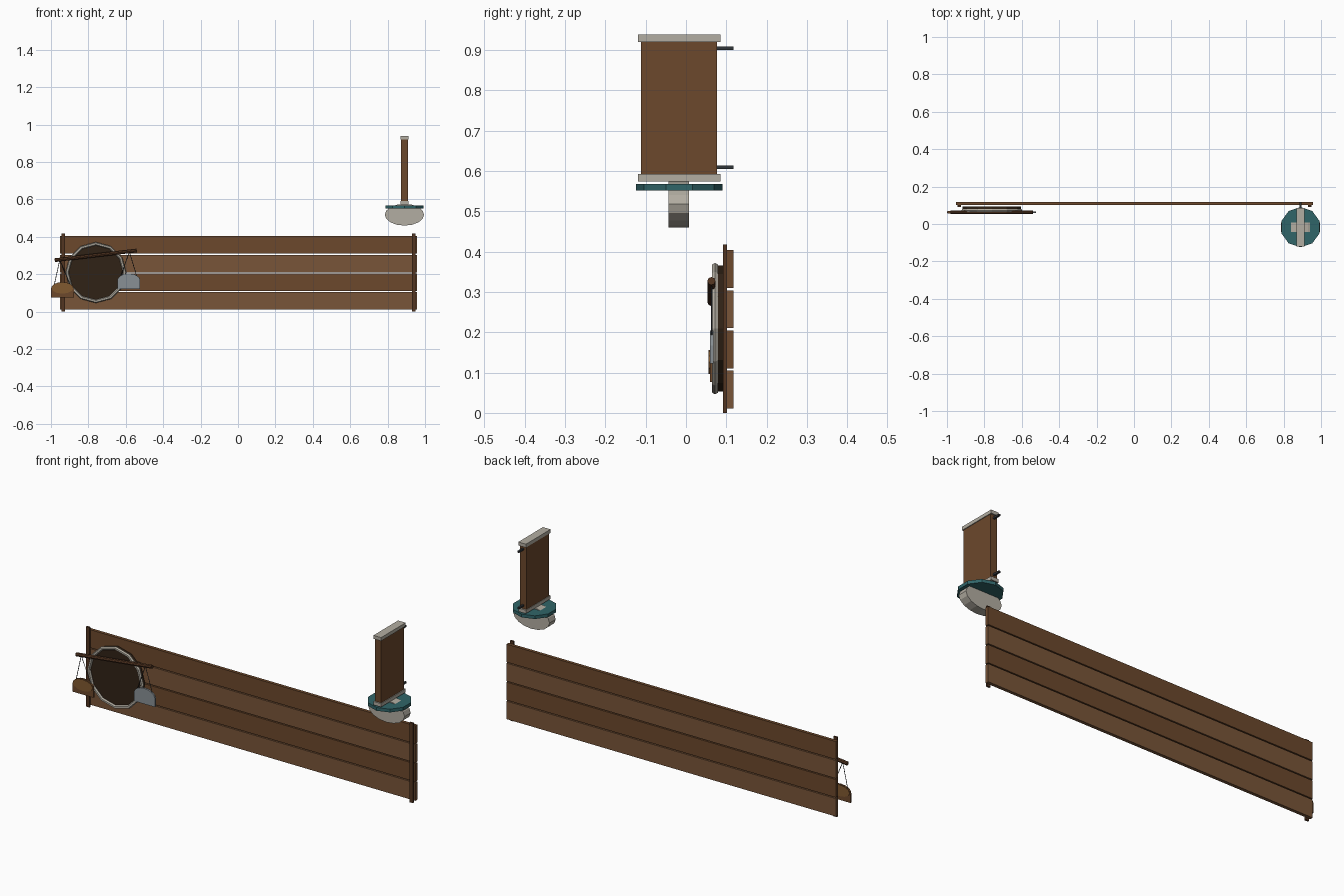
import bpy, bmesh, math
from mathutils import Vector

if "Cube" in bpy.data.objects:
    bpy.data.objects.remove(bpy.data.objects["Cube"])


def material(name, rgb):
    m = bpy.data.materials.new(name)
    m.diffuse_color = (*rgb, 1)
    m.use_nodes = True
    m.node_tree.nodes["Principled BSDF"].inputs["Base Color"].default_value = m.diffuse_color
    return m


WOOD_A = material("wood_light", (0.19, 0.09, 0.04))
WOOD_B = material("wood_mid", (0.15, 0.065, 0.025))
DARK = material("wood_dark", (0.085, 0.035, 0.015))
BACKING = material("backing", (0.03, 0.016, 0.008))
STONE = material("pale_metal", (0.45, 0.42, 0.36))
TEAL = material("teal", (0.03, 0.13, 0.14))
IRON = material("iron", (0.03, 0.035, 0.04))
STEEL = material("steel", (0.25, 0.28, 0.3))
BREAD = material("bread", (0.22, 0.1, 0.03))


def finish(name, bm, mat):
    bmesh.ops.recalc_face_normals(bm, faces=bm.faces)
    me = bpy.data.meshes.new(name)
    bm.to_mesh(me)
    bm.free()
    me.materials.append(mat)
    ob = bpy.data.objects.new(name, me)
    bpy.context.collection.objects.link(ob)
    return ob


def box(name, x, y, z, mat):
    bm = bmesh.new()
    bmesh.ops.create_cube(bm, size=1)
    for v in bm.verts:
        v.co = [(a[0] + a[1]) / 2 + c * (a[1] - a[0]) for a, c in zip((x, y, z), v.co)]
    return finish(name, bm, mat)


def prism(name, outline, y0, y1, mat):
    """Extrude an (x, z) outline along y."""
    bm = bmesh.new()
    f = bm.faces.new([bm.verts.new((x, y0, z)) for x, z in outline])
    ext = bmesh.ops.extrude_face_region(bm, geom=[f])["geom"]
    bmesh.ops.translate(bm, vec=(0, y1 - y0, 0),
                        verts=[g for g in ext if isinstance(g, bmesh.types.BMVert)])
    return finish(name, bm, mat)


def ellipse(cx, cz, rx, rz, n, start=0.0, sweep=math.tau, closed=True):
    d = n if closed else n - 1
    return [(cx + rx * math.cos(start + sweep * i / d),
             cz + rz * math.sin(start + sweep * i / d)) for i in range(n)]


def rod(name, a, b, r, n, mat):
    a, b = Vector(a), Vector(b)
    bm = bmesh.new()
    bmesh.ops.create_cone(bm, cap_ends=True, segments=n, radius1=r, radius2=r,
                          depth=(b - a).length)
    ob = finish(name, bm, mat)
    ob.location = (a + b) / 2
    ob.rotation_euler = (b - a).to_track_quat('Z', 'Y').to_euler()
    return ob


# Long plank board with end battens
for i, mat in enumerate((WOOD_A, WOOD_B, WOOD_A, WOOD_B)):
    box(f"plank_{i}", (-0.952, 0.957), (0.101, 0.118), (0.011 + 0.0995 * i, 0.105 + 0.0995 * i), mat)
for side in (-1, 1):
    x = 0.002 + side * 0.937
    box(f"batten_{side}", (x - 0.01, x + 0.01), (0.092, 0.102), (0.0, 0.418), DARK)

# Round medallion with rim
CX, CZ = -0.76, 0.209
prism("medallion_disc", ellipse(CX, CZ, 0.156, 0.156, 12), 0.077, 0.094, BACKING)
bm = bmesh.new()
N, M = 12, 6
rings = []
for i in range(N):
    a = math.tau * i / N
    rings.append([bm.verts.new((CX + r * math.cos(a), y, CZ + r * math.sin(a)))
                  for r, y in ellipse(0.154, 0.072, 0.009, 0.009, M)])
for i in range(N):
    for j in range(M):
        p, q = rings[i], rings[(i + 1) % N]
        bm.faces.new((p[j], q[j], q[(j + 1) % M], p[(j + 1) % M]))
finish("medallion_rim", bm, STONE)

# Tilted balance beam
rod("balance_beam", (-0.98, 0.063, 0.275), (-0.541, 0.063, 0.327), 0.01, 8, DARK)


# Hanging loads: arched slabs on two cords each
def hanging(side, x, z, hook, mat):
    arch = ellipse(x, z + 0.045, 0.061, 0.037, 9, 0, math.pi, False)
    prism(f"{side}_load", [(x - 0.061, z), (x + 0.061, z)] + arch, 0.059, 0.068, mat)
    for s in (-1, 1):
        rod(f"{side}_cord_{s}", hook, (x + s * 0.045, 0.064, z + 0.06), 0.0018, 4, IRON)


hanging("left", -0.939, 0.076, (-0.953, 0.064, 0.275), WOOD_B)
hanging("right", -0.584, 0.122, (-0.581, 0.064, 0.32), STEEL)
prism("left_loaf", ellipse(-0.939, 0.126, 0.058, 0.03, 12), 0.056, 0.07, BREAD)

# Projecting blade sign with caps and wall brackets
box("blade_panel", (0.871, 0.908), (-0.112, 0.077), (0.59, 0.92), WOOD_B)
for name, z in (("top_cap", 0.92), ("bottom_cap", 0.574)):
    box(name, (0.868, 0.912), (-0.119, 0.085), (z, z + 0.018), STONE)
for name, z in (("upper_bracket", 0.904), ("lower_bracket", 0.609)):
    box(name, (0.885, 0.895), (0.076, 0.118), (z - 0.0045, z + 0.0045), IRON)

# Teal tray and flattened bowl beneath the blade sign
rod("teal_tray", (0.89, -0.017, 0.551), (0.89, -0.017, 0.568), 0.107, 10, TEAL)
prism("pale_bowl", ellipse(0.89, 0.518, 0.105, 0.058, 16), -0.043, 0.008, STONE)
